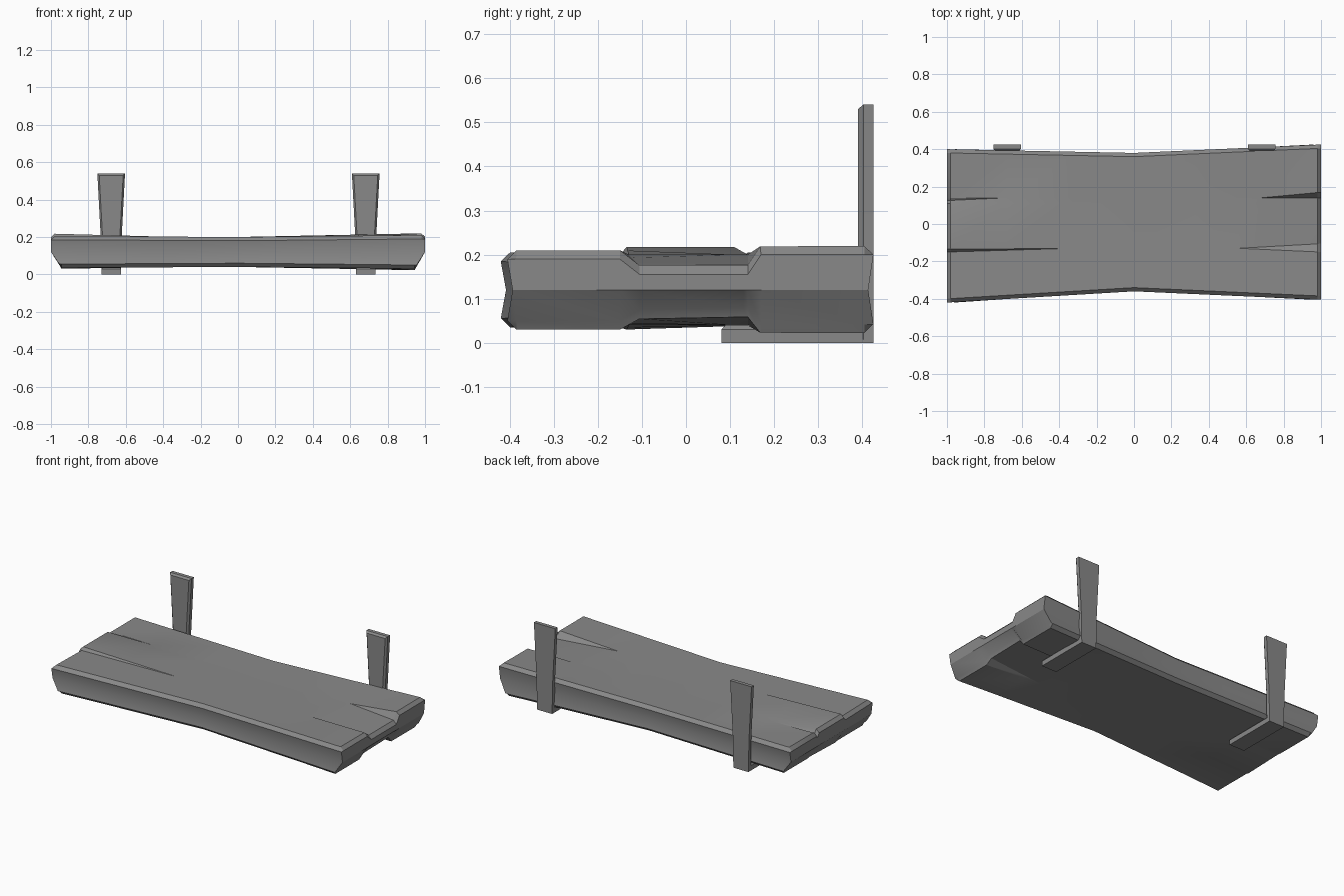
import bpy
import bmesh
import math

if "Cube" in bpy.data.objects:
    bpy.data.objects.remove(bpy.data.objects["Cube"], do_unlink=True)

GREY = (0.25, 0.25, 0.25, 1)
mat = bpy.data.materials.new("plain grey")
mat.use_nodes = True
mat.diffuse_color = GREY
mat.node_tree.nodes["Principled BSDF"].inputs["Base Color"].default_value = GREY


def finish(bm, name):
    """Turn a bmesh into a named grey object."""
    bmesh.ops.remove_doubles(bm, verts=bm.verts[:], dist=0.0002)
    bmesh.ops.recalc_face_normals(bm, faces=bm.faces[:])
    mesh = bpy.data.meshes.new(name)
    bm.to_mesh(mesh)
    bm.free()
    mesh.materials.append(mat)
    obj = bpy.data.objects.new(name, mesh)
    bpy.context.collection.objects.link(obj)
    bpy.ops.object.select_all(action='DESELECT')
    obj.select_set(True)
    bpy.context.view_layer.objects.active = obj
    bpy.ops.object.shade_smooth_by_angle(angle=math.radians(28))
    return obj


def bridge(bm, a, b, closed=True):
    """Join two equal rows of vertices with quads."""
    n = len(a)
    for i in range(n if closed else n - 1):
        j = (i + 1) % n
        bm.faces.new((a[i], a[j], b[j], b[i]))


def loft(rings, name):
    """Closed solid through a list of rings."""
    bm = bmesh.new()
    rows = [[bm.verts.new(p) for p in ring] for ring in rings]
    for a, b in zip(rows, rows[1:]):
        bridge(bm, a, b)
    bm.faces.new(rows[0])
    bm.faces.new(rows[-1])
    return finish(bm, name)


# Plank: each column is (y, top, bottom), blended from the middle to an end.
BEVEL = 0.02
MIDDLE = 0.12
REST = [(-0.36, 0.2, 0.04), (-0.13, 0.2, 0.04), (-0.13, 0.2, 0.04),
        (0.11, 0.2, 0.04), (0.14, 0.2, 0.04), (0.14, 0.2, 0.04), (0.38, 0.2, 0.04)]
LEFT = [(-0.405, 0.21, 0.03), (-0.15, 0.21, 0.03), (-0.105, 0.175, 0.055),
        (0.13, 0.175, 0.06), (0.14, 0.175, 0.06), (0.17, 0.22, 0.022), (0.425, 0.22, 0.022)]
RIGHT = [(-0.42, 0.205, 0.035), (-0.15, 0.2, 0.035), (-0.135, 0.218, 0.03),
         (0.11, 0.218, 0.038), (0.125, 0.195, 0.038), (0.14, 0.205, 0.035), (0.4, 0.205, 0.035)]
# Where each split starts, measured from the middle
START_LEFT = [0, 0.56, 0.56, 0.68, 0.68, 0.68, 0]
START_RIGHT = [0, 0.33, 0.33, 0.68, 0.68, 0.68, 0]


def columns(x):
    end, start = (LEFT, START_LEFT) if x > 0 else (RIGHT, START_RIGHT)
    out = []
    for rest, tip, s in zip(REST, end, start):
        t = max(0, (abs(x) - s) / (1 - s))
        out.append([r + (e - r) * t for r, e in zip(rest, tip)])
    return out


def plank_rows(x, tip=False):
    """Top, middle and bottom rows of points across the plank."""
    cols = columns(x)
    sign = 1 if x > 0 else -1
    drop = BEVEL if tip else 0
    under = x - sign * 0.045 * max(0, abs(x) - 0.9) / 0.1
    front, back = cols[0], cols[-1]
    ys = [front[0], front[0] + BEVEL] + [c[0] for c in cols[1:-1]]
    ys += [back[0] - BEVEL, back[0]]
    tops = [front[1] - BEVEL] + [c[1] - drop for c in cols] + [back[1] - BEVEL]
    lows = [front[2] + BEVEL] + [c[2] + drop for c in cols] + [back[2] + BEVEL]
    mids = [ys[0] + 0.012] + ys[1:-1] + [ys[-1] - 0.012]
    return ([(x, y, z) for y, z in zip(ys, tops)],
            [(x, y, MIDDLE) for y in mids],
            [(under, y, z) for y, z in zip(ys, lows)])


bm = bmesh.new()
stations = [-1, -0.98, -0.68, -0.33, 0, 0.33, 0.56, 0.68, 0.98, 1]
previous = None
for x in stations:
    tip = abs(x) == 1
    top, mid, low = plank_rows(x, tip)
    top = [bm.verts.new(p) for p in top]
    low = [bm.verts.new(p) for p in low]
    if tip:
        mid = [bm.verts.new(p) for p in mid]
        bridge(bm, top, mid, closed=False)
        bridge(bm, mid, low, closed=False)
    else:
        mid = [bm.verts.new(mid[0]), bm.verts.new(mid[-1])]
    ring = top + [mid[-1]] + low[::-1] + [mid[0]]
    if previous:
        bridge(bm, previous, ring)
    previous = ring
finish(bm, "plank")

# Brackets: a flared upright behind the plank and a flat arm beneath it
WALL, FACE, TOP = 0.425, 0.39, 0.54
for side, cx in (("left", 0.683), ("right", -0.678)):
    rings = []
    for y, inset in ((WALL, 0), (FACE + 0.012, 0), (FACE, 0.01)):
        half = [(0.052, 0), (0.056, 0.2), (0.074, TOP - inset)]
        rings.append([(cx - w + inset, y, z) for w, z in half] +
                     [(cx + w - inset, y, z) for w, z in half[::-1]])
    loft(rings, side + "_bracket_upright")

    rings = []
    for z, inset in ((0, 0), (0.03, 0), (0.04, 0.01)):
        w, y = 0.052 - inset, 0.08 + inset
        rings.append([(cx - w, y, z), (cx + w, y, z),
                      (cx + w, FACE + 0.02, z), (cx - w, FACE + 0.02, z)])
    loft(rings, side + "_bracket_arm")
